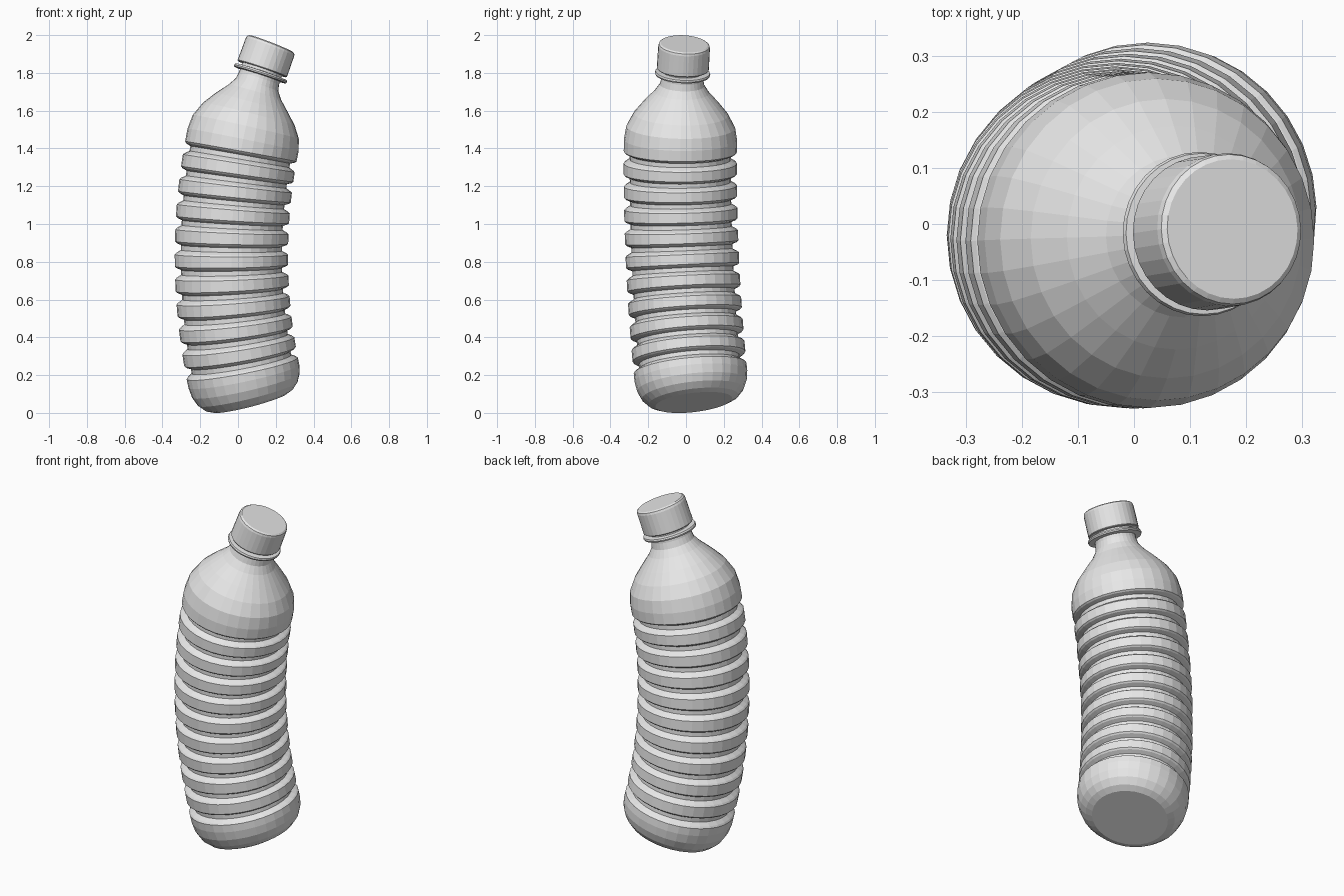
import bpy, bmesh, math
from mathutils import Matrix, Vector

if "Cube" in bpy.data.objects:
    bpy.data.objects.remove(bpy.data.objects["Cube"])

SIDES = 32
BEND_X, BEND_Y = 3.1, 11.0      # bend radii towards +x and +y
MID_X, MID_Y = 0.83, 1.3        # heights where each bend is upright

grey = bpy.data.materials.new("plain_grey")
grey.use_nodes = True
grey.diffuse_color = (0.8, 0.8, 0.8, 1)
grey.node_tree.nodes["Principled BSDF"].inputs["Base Color"].default_value = (0.8, 0.8, 0.8, 1)


def bend(x, y, s):
    """Carry a point of the straight bottle onto the curved axis."""
    a, b = (s - MID_X) / BEND_X, (s - MID_Y) / BEND_Y
    centre = Vector((-0.035 + BEND_X * (1 - math.cos(a)),
                     -0.03 + BEND_Y * (1 - math.cos(b)),
                     MID_X + BEND_X * math.sin(a)))
    turn = Matrix.Rotation(a, 3, 'Y') @ Matrix.Rotation(-b, 3, 'X')
    return centre + turn @ Vector((x, y, 0))


def lathe(name, profile):
    """Closed turned part from (radius, height) points, bottom to top."""
    bm = bmesh.new()
    rings = []
    for r, s in profile:
        angles = [2 * math.pi * i / SIDES for i in range(SIDES)]
        rings.append([bm.verts.new(bend(r * math.cos(t), r * math.sin(t), s)) for t in angles])
    for low, high in zip(rings, rings[1:]):
        for i in range(SIDES):
            j = (i + 1) % SIDES
            bm.faces.new((low[i], low[j], high[j], high[i]))
    bm.faces.new(rings[0][::-1])
    bm.faces.new(rings[-1])
    bmesh.ops.recalc_face_normals(bm, faces=bm.faces)
    mesh = bpy.data.meshes.new(name)
    bm.to_mesh(mesh)
    bm.free()
    mesh.materials.append(grey)
    obj = bpy.data.objects.new(name, mesh)
    bpy.context.collection.objects.link(obj)
    return obj


# Bottle body: rounded base, ten ring grooves, domed shoulder, neck
body = [(0.205, 0.047), (0.24, 0.062), (0.272, 0.095), (0.292, 0.14), (0.3, 0.19)]
for k in range(10):
    g = 0.268 + 0.1212 * k
    body += [(0.3, g - 0.036), (0.292, g - 0.028), (0.268, g - 0.014),
             (0.268, g + 0.01), (0.292, g + 0.02), (0.3, g + 0.028)]
body += [(0.3, 1.45), (0.288, 1.52), (0.25, 1.59), (0.2, 1.65), (0.145, 1.71),
         (0.118, 1.75), (0.111, 1.785), (0.111, 1.86)]
lathe("bottle_body", body)

# Collar under the cap
lathe("neck_collar", [(0.105, 1.802), (0.144, 1.805), (0.147, 1.813), (0.144, 1.822), (0.105, 1.825)])

# Screw cap with softened rim
lathe("screw_cap", [(0.135, 1.838), (0.138, 1.842), (0.137, 1.962), (0.134, 1.974), (0.125, 1.98)])
